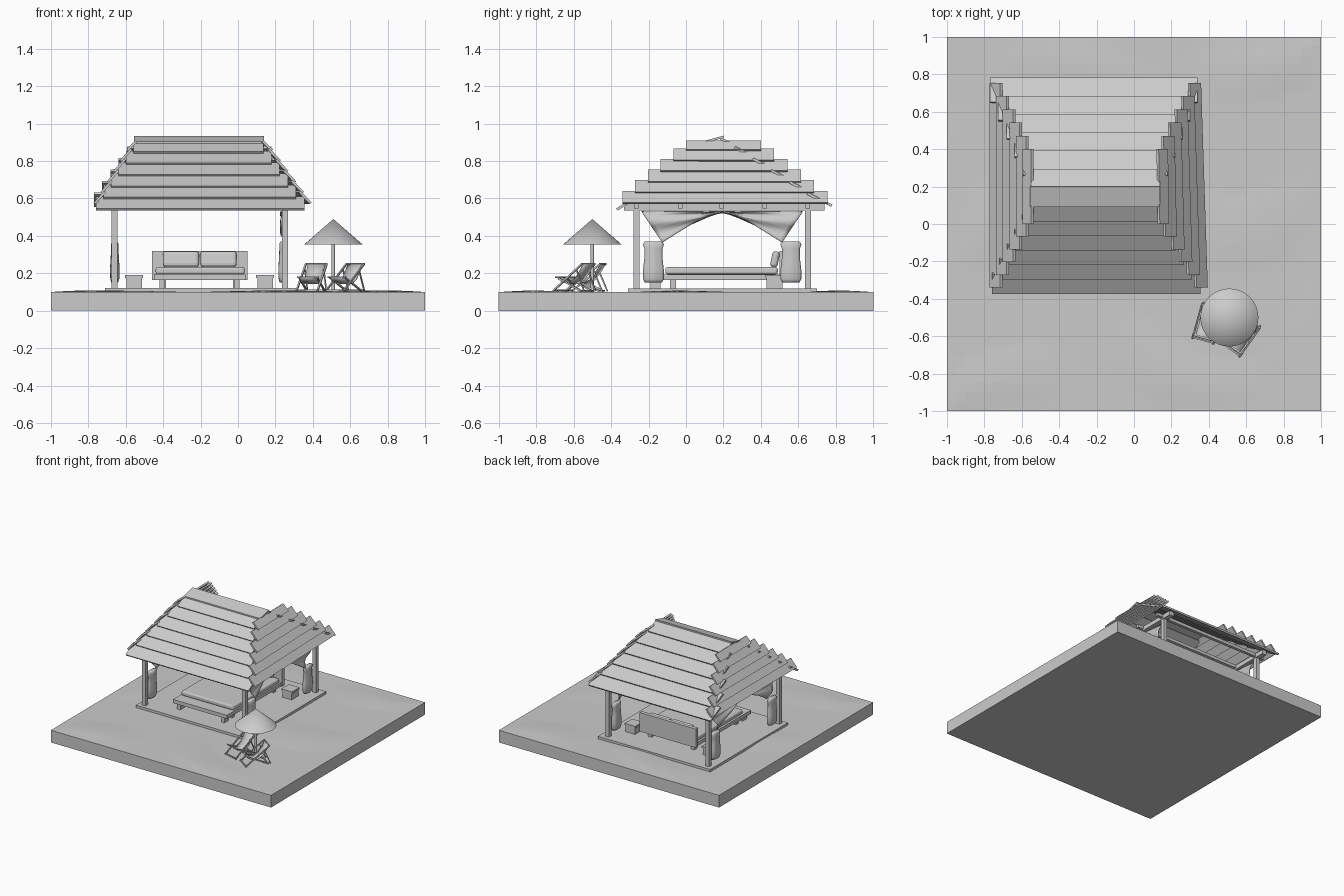
import bpy, bmesh, math
from mathutils import Vector

if "Cube" in bpy.data.objects:
    bpy.data.objects.remove(bpy.data.objects["Cube"])


def finish(name, bm, smooth=False):
    bmesh.ops.recalc_face_normals(bm, faces=bm.faces)
    me = bpy.data.meshes.new(name)
    bm.to_mesh(me)
    bm.free()
    ob = bpy.data.objects.new(name, me)
    bpy.context.collection.objects.link(ob)
    if smooth:
        for p in me.polygons:
            p.use_smooth = True
    return ob


def hexa(bm, pts):
    v = [bm.verts.new(p) for p in pts]
    for f in ((0, 1, 2, 3), (4, 5, 6, 7), (0, 1, 5, 4), (1, 2, 6, 5), (2, 3, 7, 6), (3, 0, 4, 7)):
        bm.faces.new([v[i] for i in f])


def box(name, x0, x1, y0, y1, z0, z1, bevel=0):
    bm = bmesh.new()
    q = [(x0, y0), (x1, y0), (x1, y1), (x0, y1)]
    hexa(bm, [(x, y, z) for z in (z0, z1) for x, y in q])
    ob = finish(name, bm)
    if bevel:
        m = ob.modifiers.new("soft", 'BEVEL')
        m.width, m.segments = bevel, 3
    return ob


def rod(name, a, b, w):
    a, b = Vector(a), Vector(b)
    bpy.ops.mesh.primitive_cube_add(size=1, location=(a + b) / 2)
    ob = bpy.context.object
    ob.name = name
    ob.scale = (w, w, (b - a).length)
    ob.rotation_euler = (b - a).to_track_quat('Z', 'Y').to_euler()
    return ob


def lerp(a, b, t):
    return a + (b - a) * t


# Sand base with low dunes on top
N = 40
bm = bmesh.new()
bmesh.ops.create_grid(bm, x_segments=N, y_segments=N, size=1)
ext = bmesh.ops.extrude_face_region(bm, geom=bm.faces[:])
for v in [g for g in ext["geom"] if isinstance(g, bmesh.types.BMVert)]:
    x, y = v.co.x, v.co.y
    edge = min(1, 8 * (1 - max(abs(x), abs(y))))
    v.co.z = 0.1 + 0.008 * edge * max(0, math.sin(7 * y + 2 * x + math.sin(4 * x)) * math.sin(3 * x - y))
sand = finish("sand_base", bm)

# Platform, posts, beams, joists
box("platform", -0.71, 0.31, -0.31, 0.70, 0.09, 0.12)
for x in (-0.66, 0.25):
    for y in (-0.265, 0.65):
        box("post", x - 0.016, x + 0.016, y - 0.016, y + 0.016, 0.11, 0.56)
    box("side_beam", x - 0.02, x + 0.02, -0.33, 0.74, 0.535, 0.57)
for y in (-0.265, -0.03, 0.19, 0.42, 0.65):
    box("joist", -0.72, 0.32, y - 0.012, y + 0.012, 0.545, 0.57)


# Thatch roof: overlapping tilted strips on each slope
def slope(name, axis, low, high, span_low, span_high, n=6, lift=0.014, yaw=0.0):
    bm = bmesh.new()
    d = Vector((high[0] - low[0], high[1] - low[1])).normalized()
    nrm = Vector((-d.y, d.x))
    if nrm.y < 0:
        nrm = -nrm
    for i in range(n):
        t0, t1 = i / n, min(1, (i + 1.25) / n)
        a, b = lerp(span_low[0], span_high[0], i / (n - 1)), lerp(span_low[1], span_high[1], i / (n - 1))
        p0 = Vector(low).lerp(Vector(high), t0) + nrm * lift
        p1 = Vector(low).lerp(Vector(high), t1)
        pts = []
        for off in (Vector((0, 0)), -nrm * 0.014):
            for p, s in ((p0, a), (p0, b), (p1, b), (p1, a)):
                q = p + off
                skew = yaw * (1 - i / n) * (1 if s == a else -1)
                pts.append((s, q.x, q.y) if axis == 'x' else (q.x + skew, s, q.y))
        hexa(bm, pts)
    return finish(name, bm)


slope("front_thatch", 'x', (-0.365, 0.535), (0.10, 0.90), (-0.76, 0.355), (-0.56, 0.135))
slope("back_thatch", 'x', (0.775, 0.555), (0.19, 0.925), (-0.77, 0.34), (-0.55, 0.14))
slope("right_thatch", 'y', (0.365, 0.57), (0.135, 0.91), (-0.34, 0.755), (0.0, 0.40), yaw=0.018)
slope("left_thatch", 'y', (-0.76, 0.57), (-0.55, 0.91), (-0.34, 0.755), (0.0, 0.40))
bm = bmesh.new()
hexa(bm, [(x, y, z - o) for o in (0, 0.012)
          for x, y, z in ((-0.555, 0.09, 0.905), (0.14, 0.09, 0.905), (0.14, 0.2, 0.935), (-0.555, 0.2, 0.935))])
finish("ridge_cap", bm)

# Daybed, headboard, pillows, bench, side tables
box("bed_frame", -0.45, 0.04, -0.12, 0.50, 0.165, 0.195)
box("mattress", -0.44, 0.035, -0.11, 0.49, 0.195, 0.233, 0.012)
box("headboard", -0.46, 0.05, 0.50, 0.53, 0.165, 0.32)
for x in (-0.40, -0.01):
    for y in (-0.07, 0.47):
        box("bed_leg", x - 0.016, x + 0.016, y - 0.016, y + 0.016, 0.115, 0.17)
for x in (-0.305, -0.105):
    p = box("pillow", x - 0.097, x + 0.097, -0.02, 0.02, -0.043, 0.043, 0.018)
    p.location = (0, 0.475, 0.275)
    p.rotation_euler.x = -0.2
box("bench_top", -0.45, 0.04, -0.20, -0.12, 0.165, 0.195)
for x in (-0.405, -0.005):
    box("bench_leg", x - 0.014, x + 0.014, -0.19, -0.135, 0.115, 0.17)
for x in (-0.555, 0.145):
    box("side_table", x - 0.042, x + 0.042, 0.43, 0.515, 0.115, 0.175)
    box("side_table_top", x - 0.048, x + 0.048, 0.424, 0.521, 0.175, 0.19)


# Tied-back curtains: a folded swag and a hanging tail, mirrored about the middle
def curtain(x, side):
    mid = 0.193
    bm = bmesh.new()
    rows = []
    for i in range(17):
        u = i / 16
        row = []
        for j in range(9):
            v = j / 8
            y = lerp(0.43 * u, 0.32 * u ** 0.95, v)
            z = lerp(0.53, 0.525 - 0.16 * u ** 1.3, v)
            row.append(bm.verts.new((x + 0.012 * math.sin(9 * v + 5 * u), mid + side * y, z)))
        rows.append(row)
    for r, s in zip(rows, rows[1:]):
        for j in range(8):
            bm.faces.new((r[j], r[j + 1], s[j + 1], s[j]))
    ob = finish("curtain_swag", bm, True)
    ob.modifiers.new("cloth", 'SOLIDIFY').thickness = 0.004

    bm = bmesh.new()
    rings = []
    for z, w, d in ((0.37, 0.046, 0.014), (0.355, 0.056, 0.02), (0.33, 0.047, 0.02), (0.28, 0.048, 0.022),
                    (0.22, 0.055, 0.026), (0.17, 0.055, 0.024), (0.15, 0.045, 0.018)):
        ring = []
        for k in range(20):
            a = 2 * math.pi * k / 20
            f = 1 + 0.06 * math.cos(5 * a)
            ring.append(bm.verts.new((x + d * f * math.cos(a), mid + side * 0.367 + w * f * math.sin(a), z)))
        rings.append(ring)
    for r, s in zip(rings, rings[1:]):
        for k in range(20):
            bm.faces.new((r[k], r[(k + 1) % 20], s[(k + 1) % 20], s[k]))
    bm.faces.new(rings[0])
    bm.faces.new(rings[-1])
    finish("curtain_tail", bm, True)


for x in (-0.66, 0.24):
    for side in (-1, 1):
        curtain(x, side)

# Beach umbrella
bpy.ops.mesh.primitive_cone_add(vertices=32, radius1=0.155, depth=0.135, location=(0.51, -0.50, 0.4225))
bpy.context.object.name = "umbrella_canopy"
bpy.ops.object.shade_smooth_by_angle()
bpy.ops.mesh.primitive_cylinder_add(vertices=12, radius=0.009, depth=0.30, location=(0.51, -0.50, 0.25))
bpy.context.object.name = "umbrella_pole"


# Folding deck chairs with a sagging sling
def chair(x, y, angle):
    parent = bpy.data.objects.new("deck_chair", None)
    bpy.context.collection.objects.link(parent)
    parts = []
    for s in (-0.058, 0.058):
        parts += [rod("chair_rail", (s, -0.10, 0.105), (s, 0.09, 0.25), 0.009),
                  rod("chair_leg", (s * 0.85, 0.08, 0.105), (s * 0.85, -0.08, 0.18), 0.009),
                  rod("chair_strut", (s * 0.9, 0.05, 0.22), (s * 0.9, 0.10, 0.105), 0.007)]
    for py, pz in ((0.09, 0.25), (-0.08, 0.18), (-0.095, 0.11), (0.08, 0.108)):
        parts.append(rod("chair_crossbar", (-0.06, py, pz), (0.06, py, pz), 0.008))
    bm = bmesh.new()
    prof = ((-0.085, 0.183), (-0.05, 0.158), (-0.01, 0.148), (0.03, 0.168), (0.06, 0.205), (0.09, 0.255))
    cols = [[bm.verts.new((s, p, z)) for p, z in prof] for s in (-0.048, 0.048)]
    for j in range(len(prof) - 1):
        bm.faces.new((cols[0][j], cols[1][j], cols[1][j + 1], cols[0][j + 1]))
    sling = finish("chair_sling", bm, True)
    sling.modifiers.new("cloth", 'SOLIDIFY').thickness = 0.005
    for p in parts + [sling]:
        p.parent = parent
    parent.location = (x, y, 0)
    parent.rotation_euler.z = angle


chair(0.395, -0.53, -0.27)
chair(0.575, -0.595, -0.62)
